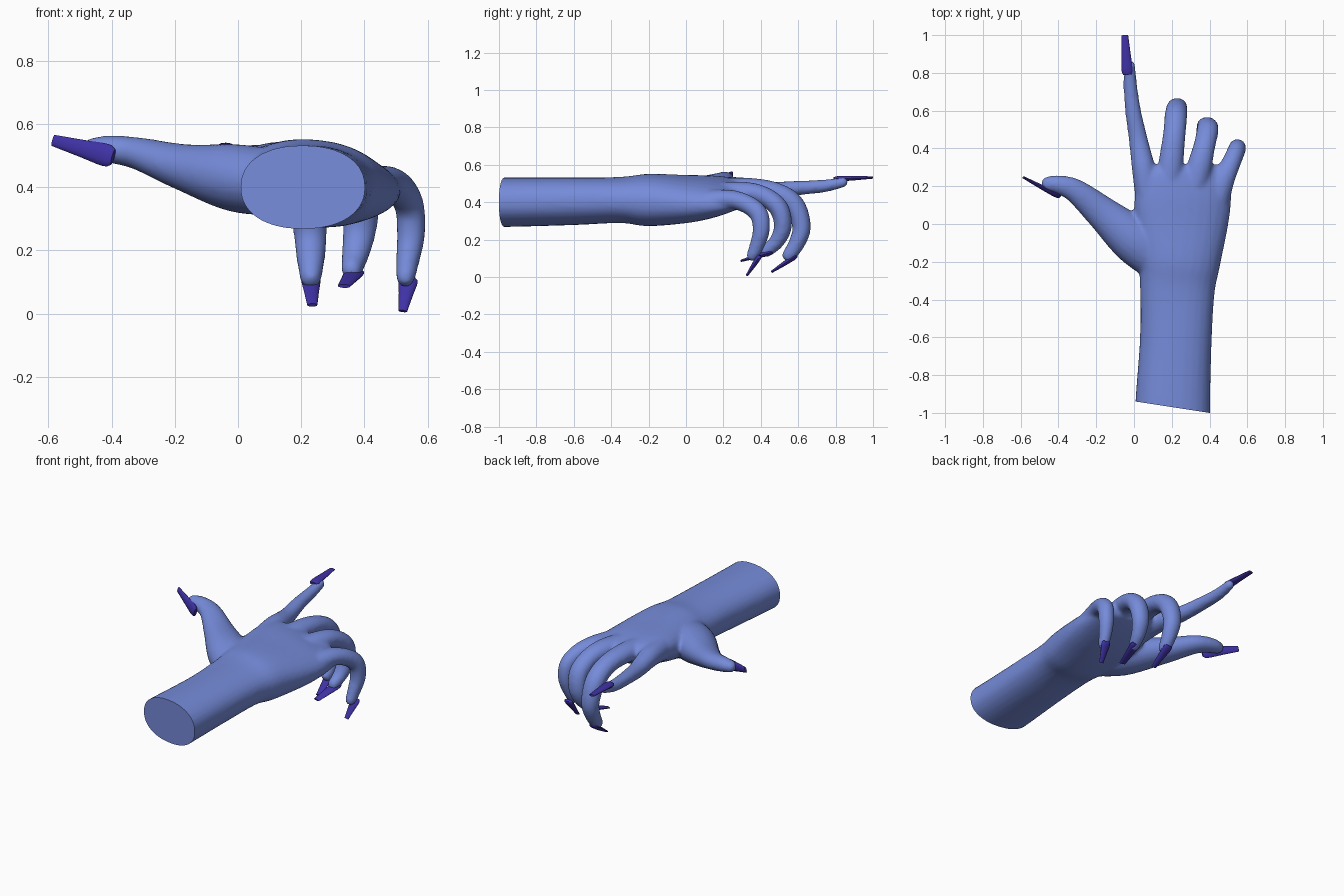
import bpy, bmesh, math
from mathutils import Vector

if "Cube" in bpy.data.objects:
    bpy.data.objects.remove(bpy.data.objects["Cube"])


def material(name, rgb):
    m = bpy.data.materials.new(name)
    m.diffuse_color = (*rgb, 1)
    m.use_nodes = True
    m.node_tree.nodes["Principled BSDF"].inputs["Base Color"].default_value = m.diffuse_color
    return m


SKIN = material("blue skin", (0.18, 0.26, 0.70))
NAIL = material("indigo nail", (0.05, 0.032, 0.38))


def spline(pts, steps):
    """Catmull-Rom through tuples of any length."""
    p = [pts[0]] + list(pts) + [pts[-1]]
    out = []
    for i in range(1, len(p) - 2):
        for s in range(steps):
            t = s / steps
            out.append([0.5 * (2 * b + (c - a) * t + (2 * a - 5 * b + 4 * c - d) * t * t
                               + (3 * b - a - 3 * c + d) * t ** 3)
                        for a, b, c, d in zip(*p[i - 1:i + 3])])
    return out + [list(pts[-1])]


def tube(bm, pts, side, steps=6, segs=20, power=1.0, dome=True):
    """Loft ellipses along (x, y, z, half width, half height[, tilt])."""
    path = spline(pts, steps)
    frames = []
    for i, q in enumerate(path):
        a, b = path[max(i - 1, 0)], path[min(i + 1, len(path) - 1)]
        t = (Vector(b[:3]) - Vector(a[:3])).normalized()
        s = Vector(side) - Vector((0, 0, q[5] if len(q) > 5 else 0))
        s = (s - t * s.dot(t)).normalized()
        frames.append((Vector(q[:3]), s, s.cross(t), q[3], q[4]))
    if dome:
        c, s, n, w, h = frames[-1]
        for ang in (30, 55, 75):
            r = math.radians(ang)
            frames.append((c + t * min(w, h) * math.sin(r), s, n,
                           w * math.cos(r), h * math.cos(r)))
    rings = []
    for c, s, n, w, h in frames:
        ring = []
        for k in range(segs):
            a = math.tau * k / segs
            ca, sa = math.cos(a), math.sin(a)
            u = math.copysign(abs(ca) ** power, ca) * w
            v = math.copysign(abs(sa) ** power, sa) * h
            ring.append(bm.verts.new(c + s * u + n * v))
        rings.append(ring)
    for r0, r1 in zip(rings, rings[1:]):
        for k in range(segs):
            j = (k + 1) % segs
            bm.faces.new((r0[k], r0[j], r1[j], r1[k]))
    bm.faces.new(rings[0][::-1])
    bm.faces.new(rings[-1])
    bmesh.ops.recalc_face_normals(bm, faces=bm.faces)


def make_object(name, bm, mat):
    me = bpy.data.meshes.new(name)
    bm.to_mesh(me)
    bm.free()
    me.materials.append(mat)
    ob = bpy.data.objects.new(name, me)
    bpy.context.collection.objects.link(ob)
    bpy.ops.object.select_all(action='DESELECT')
    bpy.context.view_layer.objects.active = ob
    ob.select_set(True)
    return ob


X, Z = (1, 0, 0), (0, 0, 1)
bm = bmesh.new()

# forearm and palm, tilting down towards the little finger
tube(bm, [(0.205, -1.12, 0.40, 0.200, 0.132, 0), (0.205, -0.95, 0.40, 0.198, 0.132, 0),
          (0.222, -0.6, 0.405, 0.190, 0.127, 0), (0.23, -0.35, 0.412, 0.198, 0.123, 0.05),
          (0.24, -0.2, 0.412, 0.218, 0.138, 0.1), (0.25, 0.0, 0.417, 0.250, 0.122, 0.16),
          (0.26, 0.15, 0.43, 0.260, 0.098, 0.2), (0.27, 0.26, 0.44, 0.245, 0.066, 0.22),
          (0.27, 0.31, 0.44, 0.2, 0.04, 0.22)], X, segs=28, power=0.9, dome=False)

# thumb
tube(bm, [(0.15, -0.2, 0.41, 0.10, 0.12), (0.0, -0.085, 0.428, 0.108, 0.125),
          (-0.17, 0.06, 0.463, 0.074, 0.09), (-0.31, 0.175, 0.505, 0.052, 0.064),
          (-0.40, 0.208, 0.52, 0.044, 0.05), (-0.455, 0.213, 0.522, 0.036, 0.04)], Z)

# pointing index finger
tube(bm, [(0.07, 0.12, 0.46, 0.06, 0.07), (0.052, 0.28, 0.475, 0.062, 0.06),
          (0.022, 0.45, 0.465, 0.050, 0.046), (-0.005, 0.6, 0.476, 0.042, 0.039),
          (-0.02, 0.74, 0.487, 0.036, 0.034), (-0.022, 0.84, 0.507, 0.029, 0.028)], X)

# curled middle, ring and little fingers
tube(bm, [(0.18, 0.15, 0.46, 0.07, 0.065), (0.195, 0.32, 0.475, 0.066, 0.056),
          (0.213, 0.47, 0.455, 0.060, 0.054), (0.222, 0.575, 0.39, 0.060, 0.056),
          (0.228, 0.618, 0.27, 0.054, 0.050), (0.23, 0.592, 0.18, 0.046, 0.044),
          (0.23, 0.55, 0.115, 0.035, 0.038)], X)
tube(bm, [(0.31, 0.15, 0.44, 0.07, 0.065), (0.345, 0.3, 0.455, 0.066, 0.055),
          (0.372, 0.41, 0.435, 0.058, 0.052), (0.39, 0.495, 0.37, 0.058, 0.052),
          (0.385, 0.518, 0.27, 0.054, 0.048), (0.372, 0.485, 0.19, 0.044, 0.041),
          (0.36, 0.43, 0.14, 0.034, 0.035)], X)
tube(bm, [(0.43, 0.1, 0.40, 0.07, 0.065), (0.472, 0.23, 0.415, 0.06, 0.052),
          (0.515, 0.325, 0.39, 0.051, 0.050), (0.543, 0.39, 0.335, 0.047, 0.050),
          (0.547, 0.402, 0.25, 0.045, 0.046), (0.537, 0.38, 0.17, 0.038, 0.040),
          (0.53, 0.355, 0.115, 0.031, 0.033)], X)

# fuse everything into one smooth skin
hand = make_object("hand", bm, SKIN)
rm = hand.modifiers.new("fuse", 'REMESH')
rm.mode = 'VOXEL'
rm.voxel_size = 0.011
sm = hand.modifiers.new("soften", 'SMOOTH')
sm.factor = 0.5
sm.iterations = 7
for name in ("fuse", "soften"):
    bpy.ops.object.modifier_apply(modifier=name)

# slanted flat cut at the forearm end
bm = bmesh.new()
bm.from_mesh(hand.data)
cut = bmesh.ops.bisect_plane(bm, geom=bm.verts[:] + bm.edges[:] + bm.faces[:],
                             plane_co=(0.4, -1.0, 0.4), plane_no=(-0.06, -0.39, 0),
                             clear_outer=True)
rim = [e for e in cut["geom_cut"] if isinstance(e, bmesh.types.BMEdge)]
bmesh.ops.holes_fill(bm, edges=rim, sides=0)
bmesh.ops.recalc_face_normals(bm, faces=bm.faces)
for f in bm.faces:
    f.material_index = 0
bm.to_mesh(hand.data)
bm.free()
bpy.ops.object.shade_smooth_by_angle(angle=math.radians(45))

# long tapering nails: base, tip, width direction, half widths
NAILS = {
    "thumb_nail": ((-0.395, 0.145, 0.495), (-0.585, 0.247, 0.548), (0.25, 0, 1), 0.036, 0.018),
    "index_nail": ((-0.035, 0.79, 0.525), (-0.048, 1.0, 0.532), X, 0.030, 0.017),
    "middle_nail": ((0.23, 0.592, 0.115), (0.235, 0.457, 0.027), X, 0.030, 0.016),
    "ring_nail": ((0.372, 0.465, 0.135), (0.335, 0.295, 0.087), X, 0.032, 0.020),
    "little_nail": ((0.541, 0.396, 0.115), (0.521, 0.325, 0.008), X, 0.030, 0.014),
}
for name, (base, tip, side, w0, w1) in NAILS.items():
    a, b = Vector(base), Vector(tip)
    bm = bmesh.new()
    tube(bm, [(*a, w0 * 0.7, 0.009), (*a.lerp(b, 0.12), w0, 0.014),
              (*a.lerp(b, 0.5), (w0 + w1) * 0.52, 0.012), (*b, w1, 0.006)],
         side, steps=3, segs=12, dome=False)
    make_object(name, bm, NAIL)
    bpy.ops.object.shade_smooth_by_angle(angle=math.radians(50))
